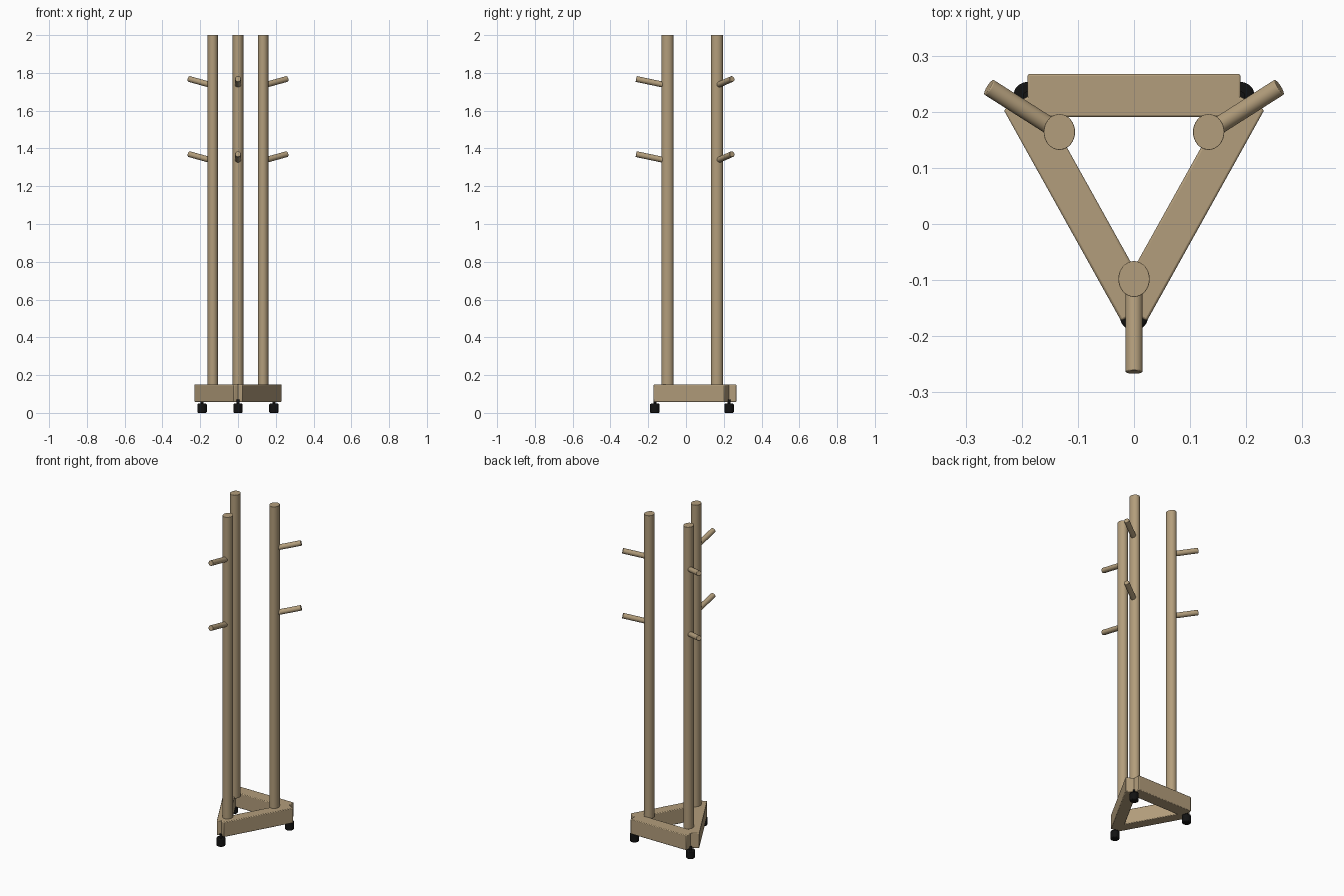
import bpy, math
from mathutils import Vector

cube = bpy.data.objects.get("Cube")
if cube:
    bpy.data.objects.remove(cube, do_unlink=True)


def material(name, rgb):
    m = bpy.data.materials.new(name)
    m.use_nodes = True
    m.diffuse_color = (*rgb, 1)
    m.node_tree.nodes["Principled BSDF"].inputs["Base Color"].default_value = (*rgb, 1)
    return m


WOOD = material("light wood", (0.45, 0.34, 0.20))
BLACK = material("black rubber", (0.006, 0.006, 0.006))


def finish(obj, name, mat, bevel=0, segments=2):
    obj.name = name
    obj.data.materials.append(mat)
    if bevel:
        b = obj.modifiers.new("rounded edges", "BEVEL")
        b.width, b.segments, b.limit_method = bevel, segments, "ANGLE"
    bpy.ops.object.shade_smooth_by_angle(angle=math.radians(35))
    return obj


def rod(name, start, end, radius, mat, bevel=0, y_stretch=1):
    """Cylinder between two points."""
    a, b = Vector(start), Vector(end)
    bpy.ops.mesh.primitive_cylinder_add(vertices=32, radius=radius, depth=(b - a).length,
                                        location=(a + b) / 2)
    obj = bpy.context.object
    obj.rotation_euler = (b - a).to_track_quat("Z", "Y").to_euler()
    obj.scale.y = y_stretch
    return finish(obj, name, mat, bevel)


def beam(name, start, end, width):
    """Base board between two plan points."""
    a, b = Vector(start), Vector(end)
    d = b - a
    bpy.ops.mesh.primitive_cube_add(size=1, location=(*((a + b) / 2), 0.104))
    obj = bpy.context.object
    obj.scale = (d.length, width, 0.092)
    obj.rotation_euler.z = math.atan2(d.y, d.x)
    bpy.ops.object.transform_apply(location=False, rotation=False, scale=True)
    return finish(obj, name, WOOD, 0.004)


# Triangular base
beam("back_beam", (-0.19, 0.229), (0.19, 0.229), 0.077)
for side, s in (("left", 1), ("right", -1)):
    beam(side + "_beam", (-0.006 * s, -0.157), (0.2035 * s, 0.2195), 0.066)

# Each corner: pole centre, direction and reach of its pegs, caster centre
corners = {
    "front": ((0, -0.098), (0, -0.166), (0, -0.165)),
    "back_left": ((0.133, 0.164), (0.126, 0.080), (0.19, 0.228)),
    "back_right": ((-0.133, 0.164), (-0.126, 0.080), (-0.19, 0.228)),
}
for name, ((px, py), (dx, dy), (cx, cy)) in corners.items():
    # Upright pole, slightly oval
    rod(name + "_pole", (px, py, 0.14), (px, py, 2.0), 0.028, WOOD, 0.001, 1.14)

    # Two pegs rising outwards
    for level, z in (("lower", 1.335), ("upper", 1.733)):
        rod(f"{name}_{level}_peg", (px, py, z), (px + dx, py + dy, z + 0.035),
            0.0155, WOOD, 0.002)

    # Rounded caster and its short pin into the base
    rod(name + "_caster", (cx, cy, 0), (cx, cy, 0.049), 0.025, BLACK, 0.005)
    rod(name + "_caster_pin", (cx, cy, 0.04), (cx, cy, 0.07), 0.008, BLACK)
